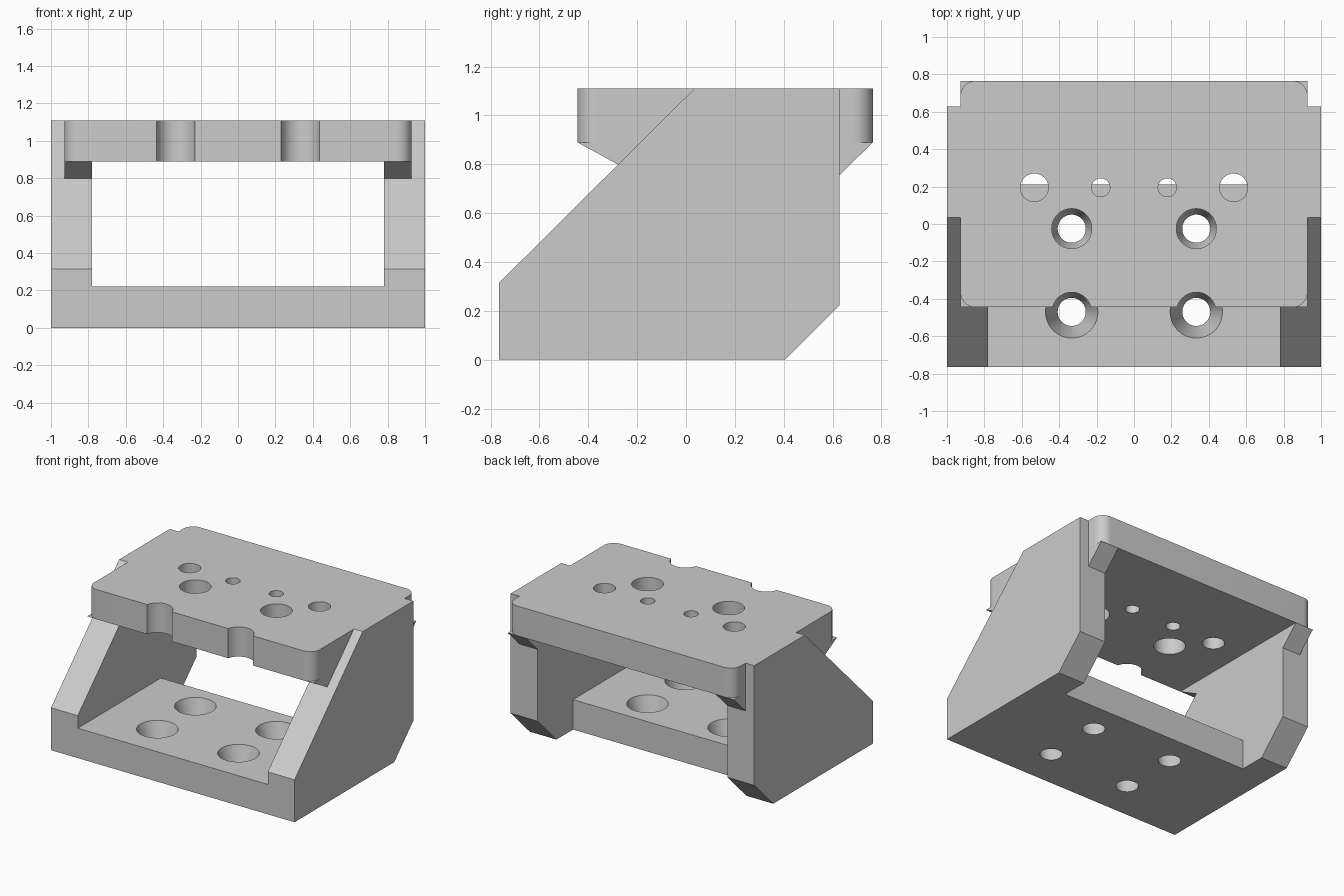
import bpy, bmesh, math

if "Cube" in bpy.data.objects:
    bpy.data.objects.remove(bpy.data.objects["Cube"])

grey = bpy.data.materials.new("plain_grey")
grey.diffuse_color = (0.6, 0.6, 0.6, 1)
grey.use_nodes = True
grey.node_tree.nodes["Principled BSDF"].inputs["Base Color"].default_value = grey.diffuse_color


def prism(name, pts, axis, lo, hi):
    """Extrude a 2D profile along x (points are y,z) or z (points are x,y)."""
    bm = bmesh.new()
    place = (lambda p: (lo, p[0], p[1])) if axis == "x" else (lambda p: (p[0], p[1], lo))
    face = bm.faces.new([bm.verts.new(place(p)) for p in pts])
    ext = bmesh.ops.extrude_face_region(bm, geom=[face])
    verts = [v for v in ext["geom"] if isinstance(v, bmesh.types.BMVert)]
    d = hi - lo
    bmesh.ops.translate(bm, verts=verts, vec=(d, 0, 0) if axis == "x" else (0, 0, d))
    bmesh.ops.recalc_face_normals(bm, faces=bm.faces)
    me = bpy.data.meshes.new(name)
    bm.to_mesh(me)
    bm.free()
    me.materials.append(grey)
    ob = bpy.data.objects.new(name, me)
    bpy.context.collection.objects.link(ob)
    return ob


def drill(ob, x, y, z0, z1, r0, r1):
    """Cut a round or tapered hole from z0 to z1, radii r0 (bottom) and r1 (top)."""
    e = 0.05
    slope = (r1 - r0) / (z1 - z0) * e
    bpy.ops.mesh.primitive_cone_add(vertices=48, radius1=r0 - slope, radius2=r1 + slope,
                                    depth=z1 - z0 + 2 * e, location=(x, y, (z0 + z1) / 2))
    cutter = bpy.context.object
    cutter.data.materials.append(grey)
    bpy.context.view_layer.objects.active = ob
    mod = ob.modifiers.new("hole", "BOOLEAN")
    mod.operation, mod.solver, mod.object = "DIFFERENCE", "EXACT", cutter
    bpy.ops.object.modifier_apply(modifier=mod.name)
    bpy.data.objects.remove(cutter)


def smooth(ob):
    bpy.ops.object.select_all(action="DESELECT")
    ob.select_set(True)
    bpy.context.view_layer.objects.active = ob
    bpy.ops.object.shade_smooth_by_angle(angle=math.radians(30))


# Side walls and the sloped supports under the top plate
wall = [(-0.765, 0), (0.405, 0), (0.628, 0.222), (0.628, 1.11), (0.035, 1.11), (-0.765, 0.315)]
support = [(-0.445, 0.89), (-0.28, 0.8), (0.628, 0.755), (0.765, 0.89)]
for side, s in (("left", -1), ("right", 1)):
    prism(side + "_wall", wall, "x", s * 0.78, s * 1.0)
    prism(side + "_support", support, "x", s * 0.78, s * 0.928)

# Base plate with four tapered screw holes
base = prism("base_plate", [(-0.78, -0.765), (0.78, -0.765), (0.78, 0.21), (-0.78, 0.21)],
             "z", 0, 0.222)
for x in (-0.333, 0.333):
    for y in (-0.47, -0.025):
        drill(base, x, y, 0, 0.222, 0.075, 0.14)
smooth(base)

# Top plate with rounded corners
r = 0.08
outline = []
for cx, cy, start in ((0.928 - r, 0.765 - r, 0), (-0.928 + r, 0.765 - r, 90),
                      (-0.928 + r, -0.445 + r, 180), (0.928 - r, -0.445 + r, 270)):
    for i in range(13):
        a = math.radians(start + i * 7.5)
        outline.append((cx + r * math.cos(a), cy + r * math.sin(a)))
top = prism("top_plate", outline, "z", 0.89, 1.11)

# Front notches, driver access holes and mounting holes
for s in (-1, 1):
    for x, y, rad in ((0.333, -0.47, 0.105), (0.333, -0.025, 0.107),
                      (0.533, 0.195, 0.075), (0.178, 0.195, 0.049)):
        drill(top, s * x, y, 0.89, 1.11, rad, rad)
smooth(top)
